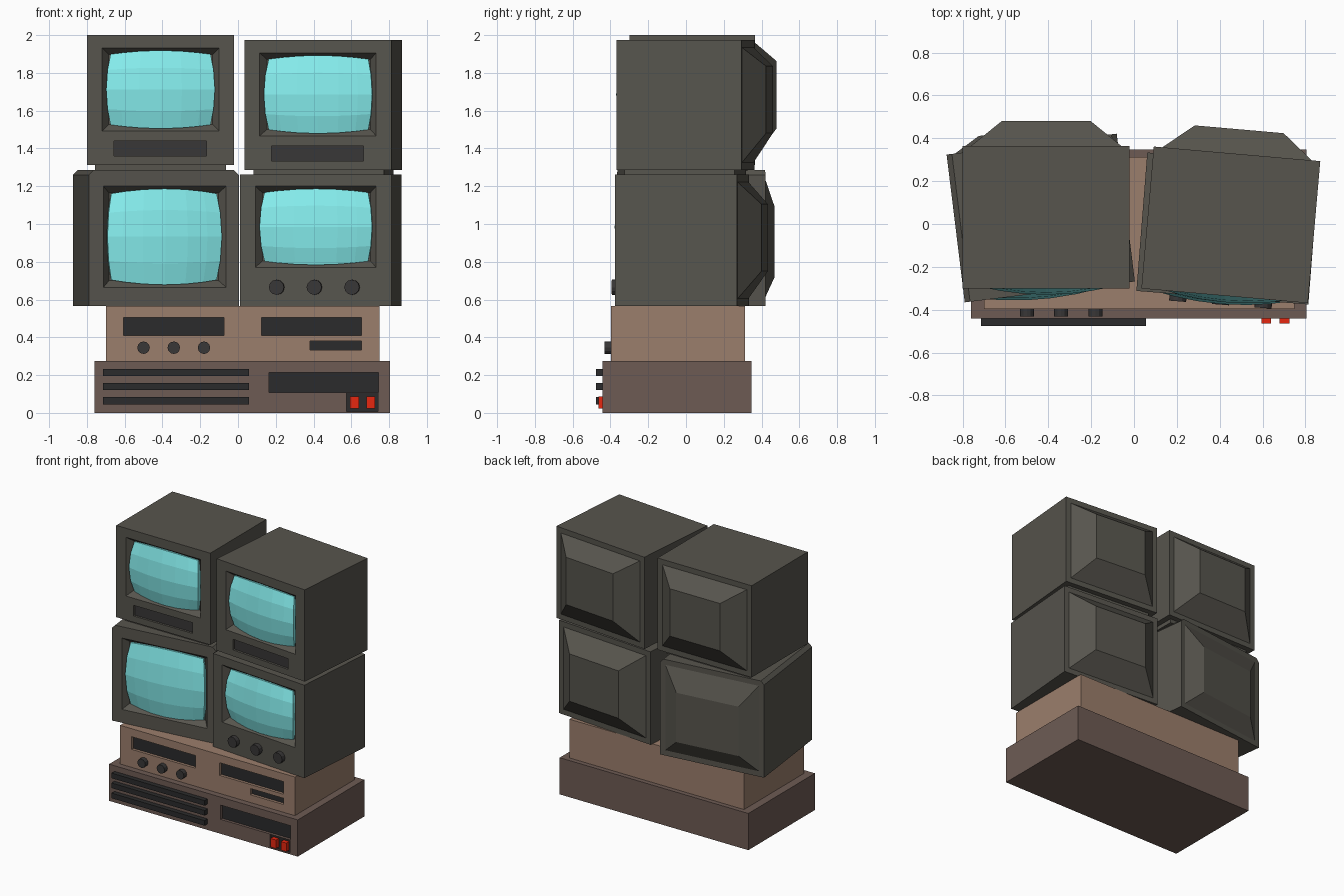
import bpy, bmesh
from math import radians
from mathutils import Matrix, Vector

if "Cube" in bpy.data.objects:
    bpy.data.objects.remove(bpy.data.objects["Cube"])

I = Matrix.Identity(4)


def mat(name, rgb):
    m = bpy.data.materials.new(name)
    m.diffuse_color = (*rgb, 1)
    m.use_nodes = True
    m.node_tree.nodes["Principled BSDF"].inputs["Base Color"].default_value = m.diffuse_color
    return m


CASE = mat("case_grey", (0.095, 0.09, 0.075))
DARK = mat("dark", (0.024, 0.024, 0.025))
SLOT = mat("slot_grey", (0.04, 0.038, 0.038))
BASE = mat("base_brown", (0.155, 0.105, 0.088))
DECK = mat("deck_tan", (0.33, 0.21, 0.15))
GLASS = mat("screen_cyan", (0.24, 0.86, 0.86))
RED = mat("button_red", (0.8, 0.02, 0.005))


def finish(name, bm, material, M=I):
    bmesh.ops.recalc_face_normals(bm, faces=bm.faces)
    bm.transform(M)
    me = bpy.data.meshes.new(name)
    bm.to_mesh(me)
    bm.free()
    me.materials.append(material)
    ob = bpy.data.objects.new(name, me)
    bpy.context.collection.objects.link(ob)
    return ob


def box(name, x, y, z, material, M=I):
    bm = bmesh.new()
    size = [b - a for a, b in (x, y, z)]
    mid = [(a + b) / 2 for a, b in (x, y, z)]
    bmesh.ops.create_cube(bm, size=1, matrix=Matrix.Translation(mid) @ Matrix.Diagonal((*size, 1)))
    return finish(name, bm, material, M)


def knob(name, x, y, z, r, length, M=I):
    bm = bmesh.new()
    place = Matrix.Translation((x, y - length / 2 + 0.01, z)) @ Matrix.Rotation(radians(90), 4, 'X')
    bmesh.ops.create_cone(bm, cap_ends=True, segments=12, radius1=r, radius2=r,
                          depth=length + 0.02, matrix=place)
    return finish(name, bm, SLOT, M)


def recess(name, target, x, z, front, depth, material, M=I):
    """Cut a rectangular slot in a front face and line its floor."""
    cutter = box(name + "_cutter", x, (front - 0.05, front + depth), z, material, M)
    cutter.hide_render = True
    cutter.hide_viewport = True
    mod = target.modifiers.new(name, 'BOOLEAN')
    mod.operation = 'DIFFERENCE'
    mod.solver = 'EXACT'
    mod.object = cutter
    box(name, x, (front + depth - 0.004, front + depth + 0.004), z, material, M)


def loft(rings):
    """Closed skin through rectangles given as (y, x0, x1, z0, z1)."""
    bm = bmesh.new()
    loops = [[bm.verts.new(p) for p in ((a, y, c), (b, y, c), (b, y, d), (a, y, d))]
             for y, a, b, c, d in rings]
    for p, q in zip(loops, loops[1:]):
        for i in range(4):
            j = (i + 1) % 4
            bm.faces.new((p[i], p[j], q[j], q[i]))
    bm.faces.new(loops[0])
    bm.faces.new(loops[-1])
    return bm


def screen(name, cx, cz, hw, hh, M):
    """Bulging low-poly tube face with a barrel outline and a short skirt."""
    bm = bmesh.new()
    bmesh.ops.create_grid(bm, x_segments=6, y_segments=4, size=1)
    for v in bm.verts:
        u, w = v.co.x, v.co.y
        u, w = u * (1.2 - 0.2 * u * u), w * (1.15 - 0.15 * w * w)
        v.co = Vector((cx + hw * u * (1 - 0.08 * w * w),
                       -0.03 + 0.033 * (u * u + w * w),
                       cz + hh * w * (1 - 0.1 * u * u)))
    rim = [e for e in bm.edges if e.is_boundary]
    new = bmesh.ops.extrude_edge_only(bm, edges=rim)["geom"]
    for v in new:
        if isinstance(v, bmesh.types.BMVert):
            v.co.y = 0.046
    finish(name, bm, GLASS, M)


def monitor(name, pos, angle, size, opening, back, bulge, chamfer=0):
    """Local frame: front face on y = 0, bottom on z = 0, centred on x = 0."""
    M = Matrix.Translation(pos) @ Matrix.Rotation(radians(angle), 4, 'Z')
    w, d, h = size
    a, b, c, e = opening
    hx, z0, z1 = back
    k, t = w / 2, 0.035
    bm = loft([(d + bulge, -hx, hx, z0, z1),
               (d, 0.04 - k, k - 0.04, 0.04, h - 0.04),
               (d, -k, k, 0, h),
               (0, -k, k, 0, h),
               (0, a, b, c, e),
               (0.045, a + t, b - t, c + t, e - t)])
    if chamfer:
        edges = [g for g in bm.edges if all(abs(v.co.z - h) < 1e-4 for v in g.verts)
                 and abs(g.verts[0].co.x - g.verts[1].co.x) < 1e-4]
        bmesh.ops.bevel(bm, geom=edges, offset=chamfer, segments=1, affect='EDGES')
    body = finish(name + "_case", bm, CASE, M)
    screen(name + "_screen", (a + b) / 2, (c + e) / 2, (b - a) / 2 - 0.022, (e - c) / 2 - 0.013, M)
    return body, M


# Four stacked monitors
small = (0.78, 0.665, 0.688)
window = (-0.31, 0.31, 0.18, 0.62)
for name, pos, angle, foot in (("upper_left_monitor", (-0.41, -0.30, 1.312), 0, 0.03),
                               ("upper_right_monitor", (0.423, -0.335, 1.286), -5, 0.028)):
    body, M = monitor(name, pos, angle, small, window, (0.208, 0.195, 0.55), 0.115)
    recess(name + "_slot", body, (-0.247, 0.243), (0.047, 0.127), 0, 0.02, SLOT, M)
    box(name + "_foot", (-0.347, 0.347), (0.04, 0.625), (-foot, 0.01), CASE, M)

monitor("lower_left_monitor", (-0.393, -0.317, 0.565), 7, (0.80, 0.695, 0.72),
        (-0.322, 0.333, 0.10, 0.635), (0.24, 0.155, 0.525), 0.068, 0.025)

body, M = monitor("lower_right_monitor", (0.4125, -0.344, 0.565), -4.5, (0.805, 0.648, 0.697),
                  (-0.322, 0.32, 0.205, 0.635), (0.215, 0.185, 0.54), 0.115)
for i in range(3):
    knob(f"monitor_knob_{i + 1}", -0.207 + 0.2 * i, 0, 0.1, 0.04, 0.033, M)

# Upper deck unit with drive slots and knobs
deck = box("deck_unit", (-0.70, 0.75), (-0.397, 0.312), (0.275, 0.565), DECK)
for i, (x, z) in enumerate((((-0.605, -0.075), (0.41, 0.505)),
                            ((0.125, 0.655), (0.41, 0.505)),
                            ((0.38, 0.655), (0.333, 0.38)))):
    recess(f"deck_slot_{i + 1}", deck, x, z, -0.397, 0.025, DARK)
for i in range(3):
    knob(f"deck_knob_{i + 1}", -0.5 + 0.16 * i, -0.397, 0.345, 0.033, 0.034)

# Base unit with vent bars, slot and button panel
base = box("base_unit", (-0.76, 0.805), (-0.442, 0.347), (0, 0.275), BASE)
recess("base_slot", base, (0.165, 0.745), (0.108, 0.215), -0.442, 0.025, DARK)
recess("button_panel", base, (0.575, 0.74), (0.008, 0.104), -0.442, 0.015, DARK)
for i, z in enumerate((0.064, 0.14, 0.214)):
    box(f"vent_bar_{i + 1}", (-0.715, 0.057), (-0.477, -0.43), (z - 0.019, z + 0.019), DARK)
for i, x in enumerate((0.617, 0.703)):
    box(f"power_button_{i + 1}", (x - 0.023, x + 0.023), (-0.464, -0.425), (0.024, 0.088), RED)
